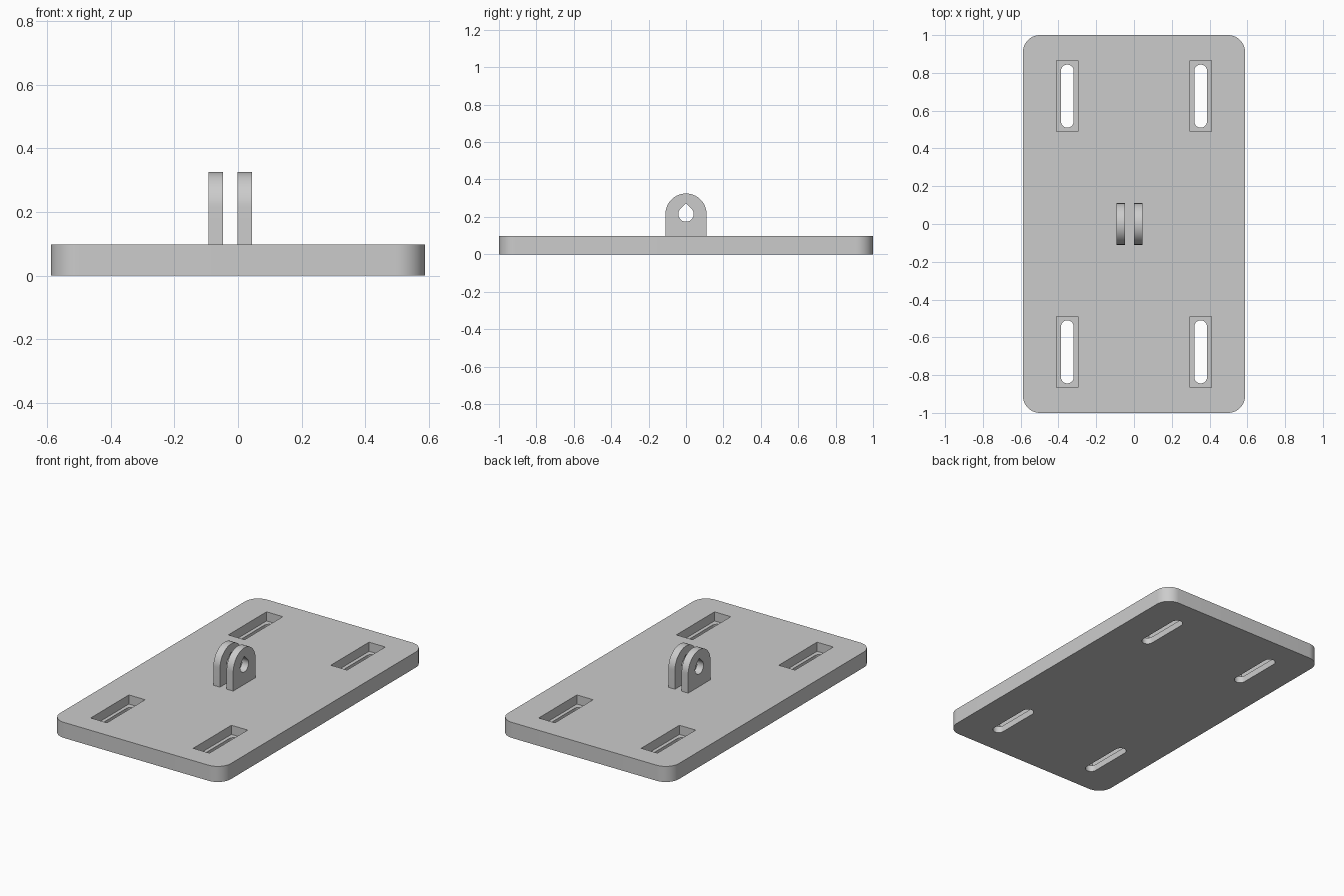
import bpy, bmesh
from math import sin, cos, pi, radians
from mathutils import Matrix, Vector

THICK = 0.097        # plate thickness
LEDGE = 0.04         # height of the pocket floors
LUG_R, HOLE_Z = 0.11, 0.215

cube = bpy.data.objects.get("Cube")
if cube:
    bpy.data.objects.remove(cube, do_unlink=True)

grey = bpy.data.materials.new("grey plastic")
grey.use_nodes = True
colour = (0.6, 0.6, 0.6, 1)
grey.diffuse_color = colour
grey.node_tree.nodes["Principled BSDF"].inputs["Base Color"].default_value = colour


def arc(cx, cy, r, start, end, steps):
    """Points along an arc, angles in degrees."""
    angles = [radians(start + (end - start) * i / steps) for i in range(steps + 1)]
    return [(cx + r * cos(a), cy + r * sin(a)) for a in angles]


def rounded_rect(w, h, r, steps):
    x, y = w / 2 - r, h / 2 - r
    corners = [(x, y), (-x, y), (-x, -y), (x, -y)]
    return [p for i, (cx, cy) in enumerate(corners)
            for p in arc(cx, cy, r, i * 90, i * 90 + 90, steps)]


def prism(name, profile, low, high, matrix=Matrix()):
    """Extrude a flat profile from low to high, then place it."""
    bm = bmesh.new()
    face = bm.faces.new([bm.verts.new((x, y, low)) for x, y in profile])
    top = bmesh.ops.extrude_face_region(bm, geom=[face])["geom"]
    verts = [v for v in top if isinstance(v, bmesh.types.BMVert)]
    bmesh.ops.translate(bm, verts=verts, vec=(0, 0, high - low))
    bmesh.ops.remove_doubles(bm, verts=bm.verts, dist=1e-5)
    bmesh.ops.transform(bm, matrix=matrix, verts=bm.verts)
    bmesh.ops.recalc_face_normals(bm, faces=bm.faces)
    mesh = bpy.data.meshes.new(name)
    bm.to_mesh(mesh)
    bm.free()
    mesh.materials.append(grey)
    obj = bpy.data.objects.new(name, mesh)
    bpy.context.collection.objects.link(obj)
    return obj


def activate(obj):
    bpy.ops.object.select_all(action='DESELECT')
    obj.select_set(True)
    bpy.context.view_layer.objects.active = obj


def cut(obj, cutter):
    cutter.hide_render = True
    mod = obj.modifiers.new("cut", 'BOOLEAN')
    mod.operation, mod.solver, mod.object = 'DIFFERENCE', 'EXACT', cutter
    activate(obj)
    bpy.ops.object.modifier_apply(modifier=mod.name)
    bpy.data.objects.remove(cutter, do_unlink=True)


def smooth(obj):
    activate(obj)
    bpy.ops.object.shade_smooth_by_angle(angle=radians(30))


# Base plate with rounded corners
plate = prism("base_plate", rounded_rect(1.176, 2, 0.09, 12), 0, THICK)

# Four strap slots, each a through slot in a rectangular pocket
pocket = [(sx * 0.056, sy * 0.188) for sx, sy in ((1, 1), (-1, 1), (-1, -1), (1, -1))]
slot = arc(0, 0.133, 0.034, 0, 180, 16) + arc(0, -0.133, 0.034, 180, 360, 16)
for sx in (-1, 1):
    for sy in (-1, 1):
        place = Matrix.Translation((sx * 0.353, sy * 0.677, 0))
        cut(plate, prism("pocket_cutter", pocket, LEDGE, THICK + 0.1, place))
        cut(plate, prism("slot_cutter", slot, -0.1, THICK + 0.1, place))
smooth(plate)

# Two hinge lugs: profile in (y, z), extruded along x
stand = Matrix(((0, 0, 1, 0), (1, 0, 0, 0), (0, 1, 0, 0), (0, 0, 0, 1)))
foot = THICK - 0.005
lug_profile = [(-LUG_R, foot), (LUG_R, foot)] + arc(0, HOLE_Z, LUG_R, 0, 180, 32)
teardrop = arc(0, HOLE_Z, 0.041, 135, 405, 32) + [(0, HOLE_Z + 0.041 * 2 ** 0.5)]
for name, x in (("right_lug", -0.092), ("left_lug", -0.001)):
    lug = prism(name, lug_profile, x, x + 0.045, stand)
    cut(lug, prism("hole_cutter", teardrop, x - 0.1, x + 0.145, stand))
    smooth(lug)
